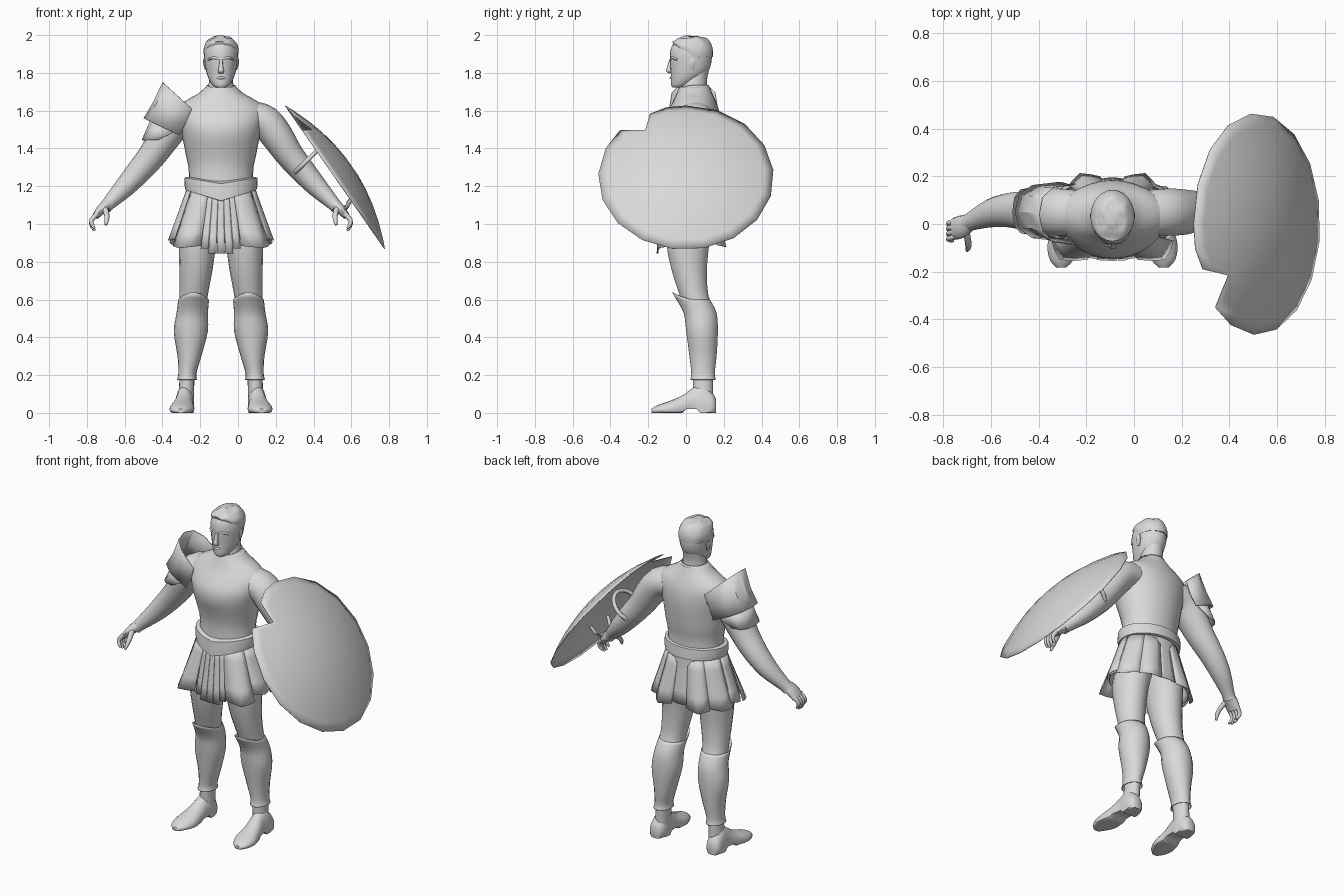
import bpy, bmesh, math
from mathutils import Vector

CX = -0.09                                   # figure's own centre line
X, Y, Z = Vector((1, 0, 0)), Vector((0, 1, 0)), Vector((0, 0, 1))
grey = bpy.data.materials.new("plain_grey")
grey.diffuse_color = (0.7, 0.7, 0.7, 1)


def finish(name, bm, thick=0, angle=50):
    bmesh.ops.recalc_face_normals(bm, faces=bm.faces)
    me = bpy.data.meshes.new(name)
    bm.to_mesh(me)
    bm.free()
    me.materials.append(grey)
    me.shade_smooth()
    me.set_sharp_from_angle(angle=math.radians(angle))
    ob = bpy.data.objects.new(name, me)
    bpy.context.collection.objects.link(ob)
    if thick:
        ob.modifiers.new("thickness", 'SOLIDIFY').thickness = thick
    return ob


def grid(bm, rows, closed):
    vs = [[bm.verts.new(p) for p in r] for r in rows]
    n = len(vs[0])
    for a, b in zip(vs, vs[1:]):
        for i in range(n if closed else n - 1):
            j = (i + 1) % n
            bm.faces.new((a[i], a[j], b[j], b[i]))
    return vs


def refine(rings, k):
    """Catmull-Rom interpolation between cross-sections."""
    r = [rings[0]] + list(rings) + [rings[-1]]
    out = []
    for i in range(1, len(r) - 2):
        for s in range(k):
            t = s / k
            out.append([0.5 * (2*b + (c-a)*t + (2*a-5*b+4*c-d)*t*t + (3*b-a-3*c+d)*t**3)
                        for a, b, c, d in zip(r[i-1], r[i], r[i+1], r[i+2])])
    return out + [list(rings[-1])]


def loft(name, rings, n=16, k=3, axis=None, caps=True, post=None, sides=(1,), thick=0):
    """Rings are (offset from centre line, y, z, radius across, radius in depth)."""
    rs = refine(rings, k)
    pts = [Vector(r[:3]) for r in rs]
    rows = []
    for i, r in enumerate(rs):
        t = axis or (pts[min(i+1, len(pts)-1)] - pts[max(i-1, 0)]).normalized()
        ref = Z if abs(t.y) > 0.8 else Y
        b = (ref - t * ref.dot(t)).normalized()
        a = b.cross(t)
        row = []
        for j in range(n):
            ang = math.tau * j / n
            p = pts[i] + a * (r[3] * math.cos(ang)) + b * (r[4] * math.sin(ang))
            row.append(post(p, math.sin(ang)) if post else p)
        rows.append(row)
    for s in sides:
        bm = bmesh.new()
        vs = grid(bm, [[Vector((CX + s*p.x, p.y, p.z)) for p in row] for row in rows], True)
        if caps:
            bm.faces.new(vs[0])
            bm.faces.new(vs[-1])
        label = name if len(sides) == 1 else ("left_" if s > 0 else "right_") + name
        finish(label, bm, thick)


BOTH = (1, -1)

# torso and neck
loft("torso", [(0, y, z, a, b) for z, y, a, b in [
    (1.10, .03, .18, .14), (1.27, .03, .170, .13), (1.36, .03, .185, .142),
    (1.46, .02, .205, .162), (1.53, .022, .222, .162), (1.59, .035, .232, .142),
    (1.63, .043, .215, .122), (1.66, .045, .175, .108), (1.69, .045, .122, .095),
    (1.725, .045, .08, .08)]], n=28, axis=Z)
loft("neck", [(0, .05, 1.64, .085, .085), (0, .04, 1.70, .073, .075),
              (0, .045, 1.76, .063, .066), (0, .055, 1.81, .06, .066)], axis=Z)


def collar_dip(p, s):
    return p - Z * .035 * max(0, -s) ** 3


loft("collar", [(0, .043, 1.69, .09, .09), (0, .042, 1.735, .076, .079)],
     n=20, k=1, axis=Z, caps=False, post=collar_dip, thick=.006)

# head, nose, brow, lips, ears
loft("head", [(0, y, z, a, b) for z, y, a, b in [
    (1.722, -.043, .026, .026), (1.735, -.028, .045, .05), (1.77, 0, .066, .080),
    (1.81, .019, .079, .100), (1.86, .025, .087, .110), (1.91, .026, .089, .110),
    (1.95, .028, .079, .098), (1.98, .03, .055, .068), (1.99, .03, .015, .02)]],
    n=24, axis=Z)
loft("nose", [(0, -.080, 1.872, .008, .008), (0, -.089, 1.83, .012, .012),
              (0, -.091, 1.808, .017, .014), (0, -.080, 1.797, .012, .008)], n=8, axis=Z)
loft("lips", [(-.028, -.066, 1.772, .003, .005), (0, -.080, 1.774, .008, .007),
              (.028, -.066, 1.772, .003, .005)], n=8)
loft("chin", [(0, -.050, 1.722, .02, .018), (0, -.059, 1.737, .028, .020),
              (0, -.056, 1.755, .02, .018)], n=10, axis=Z)
loft("brow", [(.012, -.079, 1.874, .007, .007), (.04, -.070, 1.880, .008, .009),
              (.066, -.046, 1.870, .006, .007)], n=8, sides=BOTH)
loft("ear", [(.080, .028, 1.815, .005, .010), (.086, .033, 1.85, .008, .02),
             (.088, .038, 1.88, .005, .014)], n=10, axis=Z, sides=BOTH)


# short lumpy hair, higher over the forehead
def lumpy(p, s):
    lump = .006 * math.sin(70 * p.x + 2) * math.sin(60 * p.y + 1) + .003 * math.sin(150 * p.x)
    low = max(0, min(1, (1.97 - p.z) / .06))
    return p + Vector((0, .012 * low * max(0, -s), lump + .05 * low * max(0, -s)))


loft("hair", [(0, .034, 1.885, .088, .108), (0, .03, 1.915, .093, .113), (0, .03, 1.95, .085, .104),
              (0, .03, 1.98, .062, .078), (0, .03, 1.994, .025, .03)],
     n=24, axis=Z, post=lumpy)

# arms, hands
loft("arm", [(.08, .045, 1.57, .08, .09), (.16, .048, 1.565, .085, .096), (.235, .05, 1.54, .088, .10),
             (.30, .05, 1.46, .085, .095), (.36, .055, 1.37, .075, .083),
             (.43, .058, 1.285, .067, .073), (.51, .045, 1.195, .055, .060),
             (.595, .01, 1.108, .036, .038), (.615, .0, 1.085, .034, .04)],
     n=18, sides=BOTH)
loft("palm", [(.60, .005, 1.105, .032, .036), (.635, -.012, 1.075, .026, .048),
              (.665, -.02, 1.04, .018, .046)], n=12, sides=BOTH)
for i, y in enumerate((-.053, -.031, -.009, .012)):
    d = .012 if i in (0, 3) else 0
    loft("finger", [(.655, y, 1.055, .013, .012), (.686, y - .008, 1.02, .012, .011),
                    (.682, y - .014, .985 + d, .010, .010), (.668, y - .018, .965 + d, .006, .006)],
         n=8, k=2, sides=BOTH)
loft("thumb", [(.615, -.03, 1.085, .016, .018), (.605, -.075, 1.05, .014, .014),
               (.605, -.10, 1.02, .012, .011), (.61, -.112, .995, .006, .006)],
     n=8, k=2, sides=BOTH)

# legs, boots
LEG = [(.145, .043, .62, .075, .077), (.152, .075, .53, .076, .081), (.16, .085, .43, .083, .078),
       (.167, .090, .30, .056, .066), (.178, .09, .21, .041, .056)]
loft("leg", [(.085, .03, 1.12, .085, .12), (.11, .02, .98, .10, .12), (.125, .01, .88, .098, .113),
             (.133, .018, .75, .087, .094)] + LEG + [(.185, .09, .07, .041, .053)],
     n=18, axis=Z, sides=BOTH)


def knee_point(p, s):
    w = min(1, max(0, (p.z - .53) / .08)) * max(0, -s) ** 2
    return p + Vector((0, -.04 * w, .045 * w))


loft("greave", [(o, y, min(z, .60), a + .004, b + .004) for o, y, z, a, b in LEG]
     + [(.18, .09, .175, .050, .066)],
     n=18, axis=Z, caps=False, post=knee_point, sides=BOTH, thick=.003)


def flat_sole(p, s):
    floor = .02 if 0 < p.y < .065 else 0
    return Vector((p.x, p.y, max(p.z, floor)))


loft("boot", [(.195, .16, .03, .028, .04), (.195, .14, .035, .045, .07), (.192, .09, .04, .05, .11),
              (.193, .04, .04, .048, .095), (.20, -.02, .03, .056, .062),
              (.207, -.09, .02, .066, .042), (.213, -.15, .015, .05, .026),
              (.215, -.183, .01, .02, .012)],
     n=16, axis=Y, post=flat_sole, sides=BOTH)


# belt with a V-shaped front
def belt_dip(p, s):
    v = 1 - math.sqrt(max(0, 1 - s*s)) if s < 0 else 0
    return p - Z * v * (.03 + .38 * max(0, 1.25 - p.z))


loft("belt", [(0, .025, 1.25, .172, .132), (0, .025, 1.245, .192, .150), (0, .025, 1.21, .194, .154),
              (0, .025, 1.18, .188, .156), (0, .025, 1.175, .172, .13)],
     n=32, k=1, axis=Z, post=belt_dip)


# skirt and its overlapping panels
def skirt_point(deg, z, lift):
    d, a = 1.19 - z, math.radians(deg)
    return Vector((CX + (.178 + .33*d + lift) * math.cos(a),
                   .022 + (.134 + .11*d + lift) * math.sin(a), z))


def panel(name, a0, a1, bottom, lift, tip=0.0):
    rows = []
    for i in range(5):
        t = i / 4
        row = []
        for j in range(5):
            u = j / 4
            z = 1.19 + (bottom - tip * (1 - abs(2*u - 1)) - 1.19) * t
            row.append(skirt_point(a0 + (a1 - a0) * u, z, .003 + lift * t * (1 - abs(2*u - 1) * .75)))
        rows.append(row)
    bm = bmesh.new()
    grid(bm, rows, False)
    finish(name, bm, .003, 60)


loft("skirt", [(0, .022, 1.20, .175, .132), (0, .022, 1.05, .222, .148), (0, .022, .92, .262, .162)],
     n=32, axis=Z, caps=False, thick=.004)
for i in range(5):
    panel("front_strip", 248 + i*8.8, 256.3 + i*8.8, .845 if i in (1, 2, 3) else .87, .003)
for a0, a1, bottom, lift in [(-69, -30, .885, .055), (-31, 14, .925, .012),
                             (12, 52, .90, .012), (50, 80, .89, .04)]:
    panel("left_skirt_panel", a0, a1, bottom, lift, .012)
    panel("right_skirt_panel", 180 - a0, 180 - a1, bottom, lift, .012)
panel("back_skirt_panel", 79, 101, .90, .005)


# shoulder guard on the right arm: two arched plates
def arch(name, stations):
    rows = []
    for (ox, oz), (ix, iz), y, ry in stations:
        row = []
        for j in range(7):
            a = math.pi * j / 6
            h = math.sin(a) ** .7
            c = math.copysign(abs(math.cos(a)) ** .8, math.cos(a))
            row.append(Vector((CX - ix - (ox - ix) * h, y - ry * c, iz + (oz - iz) * h)))
        rows.append(row)
    bm = bmesh.new()
    grid(bm, rows, False)
    finish(name, bm, .005, 28)


arch("upper_shoulder_plate", [((.31, 1.75), (.155, 1.61), .04, .13),
                              ((.36, 1.645), (.185, 1.54), .05, .118),
                              ((.41, 1.56), (.22, 1.47), .052, .125)])
arch("lower_shoulder_plate", [((.37, 1.56), (.24, 1.49), .052, .110),
                              ((.42, 1.445), (.335, 1.445), .053, .102)])

# domed shield with a bite in its rim
centre = Vector((.516, 0, 1.246))
up, out = Vector((-.57, 0, .82)), Vector((.82, 0, .57))
angles = [0, 13, 25, 38, 49] + list(range(66, 360, 21))
rows = []
for f in (1, .9, .7, .5, .3, .12):
    row = []
    for a in angles:
        r = f * {25: .45, 38: .463 - .112 * f * f}.get(a, .465)
        t = math.radians(a)
        row.append(centre - Y*r*math.sin(t) + up*r*math.cos(t) + out*.107*(1 - (r/.465)**2))
    rows.append(row)
bm = bmesh.new()
vs = grid(bm, rows, True)
bm.faces.new(vs[-1])
finish("shield", bm, .004, 35)

# shield strap round the forearm and hand grip
bpy.ops.mesh.primitive_torus_add(
    location=(.365, .05, 1.335), major_radius=.098, minor_radius=.012,
    major_segments=24, minor_segments=8,
    rotation=Vector((.70, 0, -.71)).to_track_quat('Z', 'Y').to_euler())
strap = bpy.context.object
strap.name = "shield_strap"
strap.data.materials.append(grey)
strap.data.shade_smooth()
loft("shield_grip", [(.70, -.10, 1.15, .01, .01), (.665, -.07, 1.09, .011, .011),
                     (.66, .04, 1.09, .011, .011), (.70, .07, 1.15, .01, .01)], n=8)
